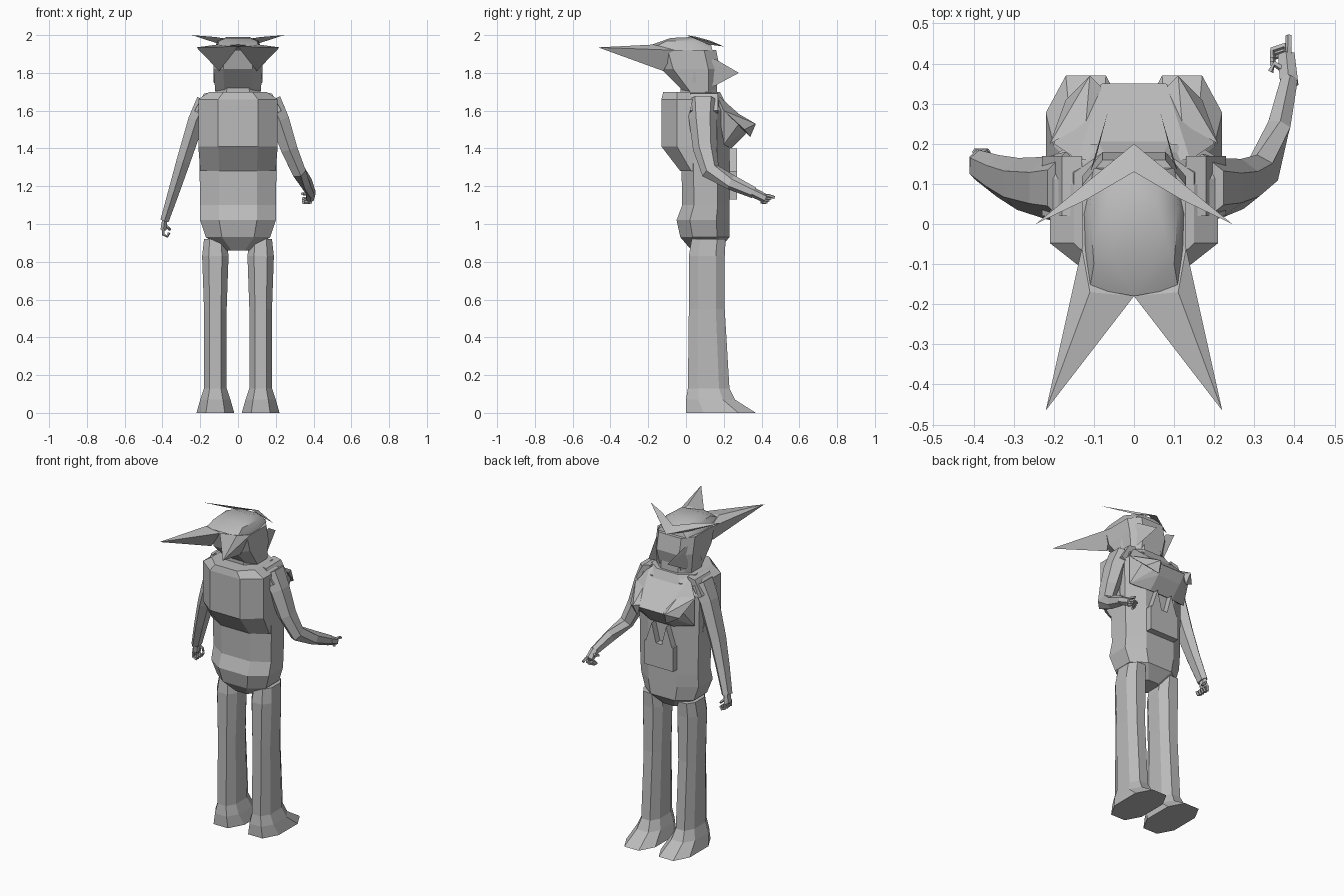
import bpy
import bmesh
import math
from mathutils import Vector

cube = bpy.data.objects.get("Cube")
if cube:
    bpy.data.objects.remove(cube, do_unlink=True)

colour = (.5, .5, .5, 1)
grey = bpy.data.materials.new("plain_grey")
grey.use_nodes = True
grey.diffuse_color = colour
grey.node_tree.nodes["Principled BSDF"].inputs["Base Color"].default_value = colour
sides = {"left": 1, "right": -1}


def finish(name, bm):
    bmesh.ops.recalc_face_normals(bm, faces=bm.faces)
    mesh = bpy.data.meshes.new(name)
    bm.to_mesh(mesh)
    bm.free()
    mesh.materials.append(grey)
    obj = bpy.data.objects.new(name, mesh)
    bpy.context.collection.objects.link(obj)
    return obj


def loft(name, rings):
    """Skin a list of equal point rings and cap both ends."""
    bm = bmesh.new()
    rows = [[bm.verts.new(point) for point in ring] for ring in rings]
    for lower, upper in zip(rows, rows[1:]):
        for i in range(len(lower)):
            bm.faces.new((lower[i - 1], lower[i], upper[i], upper[i - 1]))
    bm.faces.new(rows[0])
    bm.faces.new(rows[-1])
    return finish(name, bm)


def section(z, half_width, back, front, centre=0, cut=.5):
    """Level rectangle with cut corners."""
    middle, depth = (back + front) / 2, (front - back) / 2
    keep = 1 - cut
    shape = []
    for sx, sy in ((1, 1), (-1, 1), (-1, -1), (1, -1)):
        corner = [(sx, sy * keep), (sx * keep, sy)]
        shape += corner if sx == sy else corner[::-1]
    return [(centre + u * half_width, middle + v * depth, z) for u, v in shape]


def stack(name, rows, **options):
    return loft(name, [section(*row, **options) for row in rows])


def hull(name, points):
    """Convex solid around a few points."""
    bm = bmesh.new()
    for point in points:
        bm.verts.new(point)
    result = bmesh.ops.convex_hull(bm, input=bm.verts)
    inner = [item for item in result["geom_interior"] if isinstance(item, bmesh.types.BMVert)]
    bmesh.ops.delete(bm, geom=inner, context='VERTS')
    return finish(name, bm)


def mirror(points, side=-1):
    return [(side * x, y, z) for x, y, z in points]


def hull_pair(part, points):
    for label, side in sides.items():
        hull(f"{label}_{part}", mirror(points, side))


def tube(name, path, start, end, flat=1, count=6):
    """Tapered limb along a path; flat thins it sideways."""
    points = [Vector(p) for p in path]
    last = len(points) - 1
    rings = []
    for i, point in enumerate(points):
        along = points[min(i + 1, last)] - points[max(i - 1, 0)]
        along.normalize()
        up = Vector((0, 1, 0)) if abs(along.y) < abs(along.z) else Vector((0, 0, 1))
        across = along.cross(up).normalized()
        other = along.cross(across)
        radius = start + (end - start) * i / last
        angles = [(k + .5) * math.tau / count for k in range(count)]
        rings.append([point + across * radius * flat * math.cos(a) + other * radius * math.sin(a)
                      for a in angles])
    return loft(name, rings)


def finger(name, root, steps):
    """Thin tube that follows steps from its root."""
    path = [Vector(root)]
    for step in steps:
        path.append(path[-1] + Vector(step))
    tube(name, path, .009, .008, count=5)


# Torso with hips, and the boxy raised upper back
stack("torso", [(.86, .07, .03, .17), (.93, .17, -.03, .23), (1.02, .2, -.05, .23),
                (1.1, .2, -.02, .23), (1.6, .21, -.03, .23), (1.7, .15, -.03, .18)])
stack("upper_back", [(1.28, .2, -.03, .2), (1.41, .21, -.13, .2),
                     (1.66, .21, -.13, .2), (1.7, .15, -.12, .17)])
stack("neck", [(1.6, .13, -.03, .17), (1.8, .11, -.03, .16)])

# Chest panel and its jutting flaps
chest = [(.14, .16, 1.69), (.2, .2, 1.6), (.2, .2, 1.42), (.08, .24, 1.4),
         (.17, .28, 1.53), (.08, .35, 1.52), (.08, .31, 1.47)]
hull("chest", chest + mirror(chest))
hull_pair("chest_flap", [(.21, .2, 1.6), (.17, .31, 1.5), (.11, .37, 1.53),
                         (.1, .34, 1.46), (.08, .34, 1.53), (.12, .25, 1.6)])

# Pouch and the two pointed tabs above it
pouch = [(.1, y, z) for y in (.2, .27) for z in (1.13, 1.28)]
hull("pouch", pouch + mirror(pouch))
hull_pair("tab", [(x, y, 1.28) for x in (.02, .09) for y in (.22, .27)]
          + [(.05, y, 1.4) for y in (.22, .27)])

# Head: tapered face under a rounded cap that peaks at the back
stack("head", [(1.7, .12, -.01, .15), (1.82, .13, -.13, .18), (1.92, .13, -.16, .16)], cut=.4)
dome = [(.12, -.1, 1.92), (.13, .02, 1.9), (.1, .14, 1.92), (.11, -.16, 1.94),
        (.1, -.1, 1.97), (.06, -.08, 1.985), (.06, .04, 1.99), (.11, .04, 1.97),
        (.06, .13, 1.96)]
cap = hull("cap", dome + mirror(dome) + [(0, -.18, 1.95)])
bpy.context.view_layer.objects.active = cap
cap.select_set(True)
bpy.ops.object.shade_smooth_by_angle(angle=math.radians(40))
cap.select_set(False)

# Long swept rear spikes, thin brow spikes and pointed cheek guards
hull_pair("long_spike", [(.22, -.465, 1.935), (0, -.18, 1.94), (.1, -.12, 1.81),
                         (.11, -.17, 1.95), (.13, -.06, 1.92)])
hull_pair("brow_spike", [(.245, 0, 2), (0, .13, 1.97), (0, .2, 1.94),
                         (.09, .12, 1.95), (.12, .06, 1.99)])
hull_pair("cheek_guard", [(.065, .28, 1.8), (.13, .06, 1.87), (.13, .03, 1.75),
                          (.1, .16, 1.87), (.1, .15, 1.73)])

# Shoulder caps
hull_pair("shoulder", [(x, y, z) for y in (.02, .17)
                       for x, z in ((.13, 1.7), (.18, 1.69), (.23, 1.6), (.15, 1.55))])

# Legs with flared feet
leg = [(.92, .06, .03, .21), (.83, .07, .015, .205), (.55, .06, .015, .205),
       (.13, .06, .01, .23), (.07, .08, 0, .26), (0, .1, 0, .37)]
for label, side in sides.items():
    stack(label + "_leg", leg, centre=side * .12)

# Bent left arm and hanging right arm
tube("left_arm", [(.17, .09, 1.65), (.22, .09, 1.55), (.27, .1, 1.4), (.32, .13, 1.28),
                  (.36, .24, 1.22), (.387, .36, 1.165)], .085, .03, flat=.8)
tube("right_arm", [(-.17, .09, 1.65), (-.22, .09, 1.55), (-.29, .1, 1.33),
                   (-.34, .12, 1.17), (-.388, .145, 1.02)], .09, .04, flat=.65)

# Left hand: pointing index, curled fingers and thumb
tube("left_palm", [(.387, .35, 1.17), (.38, .42, 1.135)], .026, .024)
finger("left_index", (.386, .41, 1.15), [(0, .03, 0), (0, .03, -.01)])
for i in range(3):
    finger(f"left_finger_{i}", (.385, .425 - i * .01, 1.135 - i * .01),
           [(-.01, .02, 0), (-.03, -.01, 0), (0, -.02, 0)])
finger("left_thumb", (.38, .38, 1.16), [(-.03, .02, 0), (-.01, -.02, 0)])

# Right hand: relaxed curled fingers and thumb
tube("right_palm", [(-.387, .145, 1.03), (-.395, .15, .97)], .03, .035, flat=.5)
for i in range(4):
    finger(f"right_finger_{i}", (-.395, .12 + i * .02, .975),
           [(0, 0, -.03), (.02, 0, -.01), (.01, 0, .02)])
finger("right_thumb", (-.39, .17, 1), [(.02, .01, -.02), (.01, -.01, -.01)])
